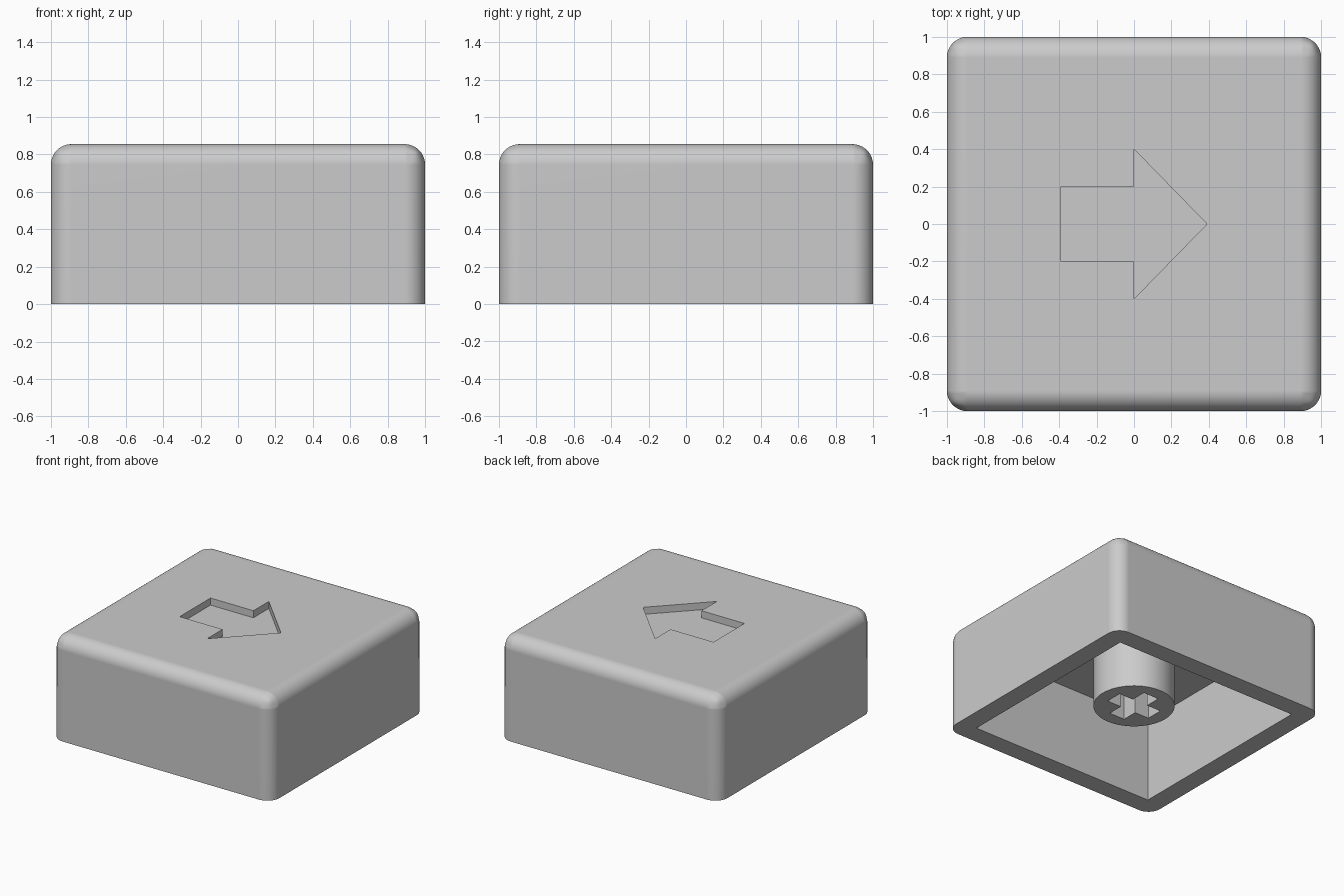
import bpy
import bmesh
import math

HEIGHT = 0.855
CEILING = 0.685      # underside of the top plate
STEM_BASE = 0.132
FILLET = 0.11

old = bpy.data.objects.get("Cube")
if old:
    bpy.data.objects.remove(old, do_unlink=True)

grey = bpy.data.materials.new("light_grey")
grey.use_nodes = True
grey.diffuse_color = (0.6, 0.6, 0.6, 1)
grey.node_tree.nodes["Principled BSDF"].inputs["Base Color"].default_value = (0.6, 0.6, 0.6, 1)


def prism(name, outline, z0, z1, fillet=0):
    """Extrude an outline upward; optionally round every edge except the base."""
    bm = bmesh.new()
    base = bm.faces.new([bm.verts.new((x, y, z0)) for x, y in outline])
    top = bmesh.ops.extrude_face_region(bm, geom=[base], use_keep_orig=True)["geom"]
    for v in top:
        if isinstance(v, bmesh.types.BMVert):
            v.co.z = z1
    if fillet:
        edges = [e for e in bm.edges if any(v.co.z > z0 + 0.001 for v in e.verts)]
        bmesh.ops.bevel(bm, geom=edges, offset=fillet, segments=10,
                        profile=0.5, affect='EDGES', clamp_overlap=True)
    bmesh.ops.recalc_face_normals(bm, faces=bm.faces)
    mesh = bpy.data.meshes.new(name)
    bm.to_mesh(mesh)
    bm.free()
    mesh.materials.append(grey)
    obj = bpy.data.objects.new(name, mesh)
    bpy.context.collection.objects.link(obj)
    return obj


def activate(obj):
    bpy.ops.object.select_all(action='DESELECT')
    obj.select_set(True)
    bpy.context.view_layer.objects.active = obj


def cut(obj, cutter):
    """Subtract the cutter and discard it."""
    mod = obj.modifiers.new("cut", 'BOOLEAN')
    mod.operation = 'DIFFERENCE'
    mod.solver = 'EXACT'
    mod.object = cutter
    activate(obj)
    bpy.ops.object.modifier_apply(modifier=mod.name)
    bpy.data.objects.remove(cutter, do_unlink=True)


def smooth(obj):
    activate(obj)
    bpy.ops.object.shade_smooth_by_angle(angle=math.radians(30))
    mod = obj.modifiers.new("flat_face_normals", 'WEIGHTED_NORMAL')
    mod.keep_sharp = True


def square(h):
    return [(-h, -h), (h, -h), (h, h), (-h, h)]


# Hollow cap with rounded top and corners
cap = prism("key_cap", square(1), 0, HEIGHT, FILLET)
cut(cap, prism("cavity_cutter", square(0.842), -0.1, CEILING))

# Arrow recess in the top, pointing to +x
upper = [(0.39, 0), (0, 0.4), (0, 0.2), (-0.39, 0.2)]
arrow = upper + [(x, -y) for x, y in reversed(upper[1:])]
cut(cap, prism("arrow_cutter", arrow, HEIGHT - 0.058, HEIGHT + 0.1))
smooth(cap)

# Round mounting stem under the cap
SIDES = 64
circle = [(0.306 * math.cos(math.tau * i / SIDES), 0.306 * math.sin(math.tau * i / SIDES))
          for i in range(SIDES)]
stem = prism("stem", circle, STEM_BASE, CEILING + 0.01)

# Cross-shaped socket in the stem
a, w = 0.2, 0.07
quarter = [(a, -w), (a, w), (w, w)]
cross = []
for turn in range(4):
    c, s = round(math.cos(turn * math.pi / 2)), round(math.sin(turn * math.pi / 2))
    cross += [(x * c - y * s, x * s + y * c) for x, y in quarter]
cut(stem, prism("socket_cutter", cross, STEM_BASE - 0.1, STEM_BASE + 0.42))
smooth(stem)
